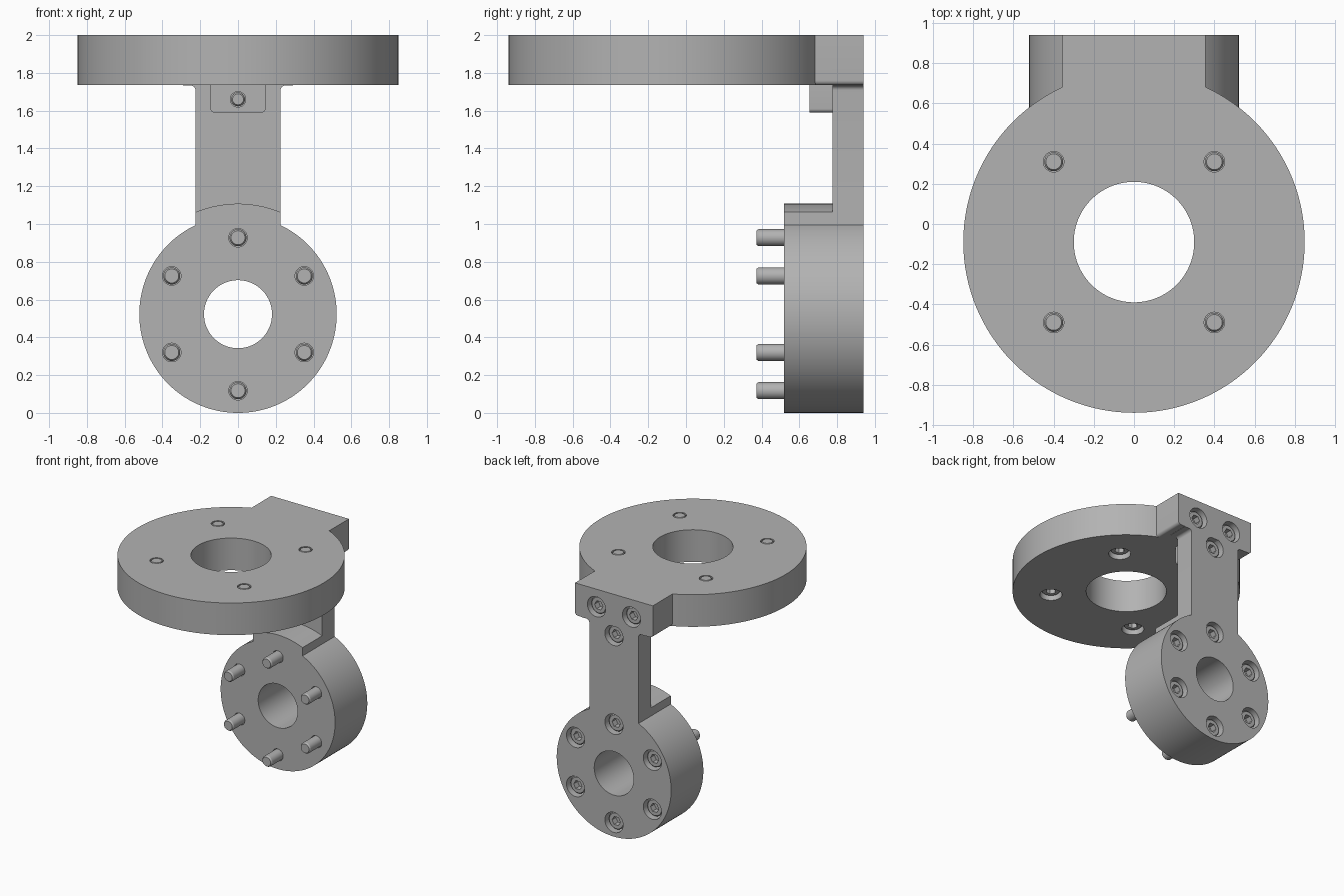
import bpy, bmesh, math
from mathutils import Vector, Matrix

if "Cube" in bpy.data.objects:
    bpy.data.objects.remove(bpy.data.objects["Cube"])

grey = bpy.data.materials.new("plain grey")
grey.use_nodes = True
GREY = (0.45, 0.45, 0.45, 1)
grey.diffuse_color = GREY
grey.node_tree.nodes["Principled BSDF"].inputs["Base Color"].default_value = GREY


def finish(name, bm):
    bmesh.ops.recalc_face_normals(bm, faces=bm.faces)
    mesh = bpy.data.meshes.new(name)
    bm.to_mesh(mesh)
    bm.free()
    mesh.materials.append(grey)
    obj = bpy.data.objects.new(name, mesh)
    bpy.context.collection.objects.link(obj)
    return obj


def prism(name, outline, start, depth, axis="y"):
    """Extrude a closed outline along y (x, z points) or z (x, y points)."""
    bm = bmesh.new()
    place = (lambda a, b: (a, start, b)) if axis == "y" else (lambda a, b: (a, b, start))
    face = bm.faces.new([bm.verts.new(place(*p)) for p in outline])
    moved = bmesh.ops.extrude_face_region(bm, geom=[face])["geom"]
    step = Vector((0, depth, 0) if axis == "y" else (0, 0, depth))
    bmesh.ops.translate(bm, vec=step, verts=[v for v in moved if isinstance(v, bmesh.types.BMVert)])
    return finish(name, bm)


def arc(cx, cy, r, a0=0.0, a1=math.tau, n=128):
    count = n if a1 - a0 >= math.tau else n + 1
    return [(cx + r * math.cos(a0 + (a1 - a0) * i / n),
             cy + r * math.sin(a0 + (a1 - a0) * i / n)) for i in range(count)]


def rounded(corners, steps=6):
    """Round each (x, y, radius) right-angled corner."""
    out = []
    for i, (x, y, r) in enumerate(corners):
        p = Vector((x, y))
        a = (Vector(corners[i - 1][:2]) - p).normalized()
        b = (Vector(corners[(i + 1) % len(corners)][:2]) - p).normalized()
        if r == 0:
            out.append((x, y))
            continue
        centre = p + (a + b) * r
        for k in range(steps + 1):
            t = k / steps * math.pi / 2
            out.append(tuple(centre - b * r * math.cos(t) - a * r * math.sin(t)))
    return out


def boolean(target, tool, operation):
    mod = target.modifiers.new("cut", "BOOLEAN")
    mod.operation, mod.object, mod.solver = operation, tool, "EXACT"
    bpy.context.view_layer.objects.active = target
    bpy.ops.object.modifier_apply(modifier=mod.name)
    bpy.data.objects.remove(tool)


def lathe(name, profile, n=32):
    """Solid of revolution about local z from (radius, height) points."""
    bm = bmesh.new()
    rings = [[bm.verts.new((x, y, h)) for x, y in arc(0, 0, r, n=n)] for r, h in profile]
    for lo, hi in zip(rings, rings[1:]):
        for i in range(n):
            bm.faces.new((lo[i], lo[(i + 1) % n], hi[(i + 1) % n], hi[i]))
    bm.faces.new(rings[0])
    bm.faces.new(rings[-1])
    return finish(name, bm)


def fasten(name, body, spots, turn, length, r):
    """Cut counterbored holes in body and seat a socket screw in each."""
    screw = lathe(name, [(.063, .03), (.07, .037), (.07, .12), (r, .12),
                         (r, length - .012), (r - .008, length)])
    boolean(screw, lathe("socket", [(.038, -.05), (.038, .08)], 6), "DIFFERENCE")
    for i, spot in enumerate(spots):
        hole = lathe("hole", [(.083, -.02), (.083, .12), (r + .004, .12), (r + .004, length + .01)])
        where = Matrix.Translation(spot) @ turn
        hole.matrix_world = where
        bpy.context.view_layer.update()
        boolean(body, hole, "DIFFERENCE")
        obj = screw if i == 0 else screw.copy()
        if i:
            bpy.context.collection.objects.link(obj)
        obj.name = f"{name}_{i + 1}"
        obj.matrix_world = where


BACK, HUB_Z, DISC_Y, UNDER = .94, .5225, -.09, 1.735
ARM_X, ARM_Y = .225, .775

# Hub with raised crown below the arm
low, high = math.acos(ARM_X / .5225), math.acos(ARM_X / .585)
crown = arc(0, HUB_Z, .585, high, math.pi - high, 24)
rim = arc(0, HUB_Z, .5225, math.pi - low, math.tau + low, 112)
bracket = prism("hub_and_arm", crown + rim, .52, BACK - .52)

# Arm with small fillets under the flange
half = [(ARM_X, .8, 0), (ARM_X, UNDER - .002, .025), (.29, UNDER - .002, 0), (.29, UNDER, 0)]
arm = prism("arm", rounded(half + [(-x, z, r) for x, z, r in reversed(half)]), ARM_Y, BACK - ARM_Y)
boolean(bracket, arm, "UNION")
boolean(bracket, prism("bore", arc(0, HUB_Z, .18), .4, .7), "DIFFERENCE")

# Round top plate with mounting block and front tab
plate = prism("top_plate", arc(0, DISC_Y, .85), UNDER, 2 - UNDER, "z")
block = prism("block", rounded([(.355, UNDER, .025), (.355, 2, 0), (-.355, 2, 0),
                                (-.355, UNDER, .025)]), .5, BACK - .5)
boolean(plate, block, "UNION")
tab = prism("tab", rounded([(-.145, 1.59, .02), (.145, 1.59, .02), (.145, 1.8, 0),
                            (-.145, 1.8, 0)]), .655, ARM_Y - .655)
boolean(plate, tab, "UNION")
boolean(plate, prism("opening", arc(0, DISC_Y, .3), 1.6, .6, "z"), "DIFFERENCE")

# Screws
forward = Matrix.Rotation(math.pi / 2, 4, "X")
upward = Matrix.Identity(4)
ring = arc(0, HUB_Z, .405, math.pi / 2, math.pi / 2 + math.tau, 6)
fasten("hub_screw", bracket, [(x, BACK, z) for x, z in ring], forward, .568, .045)
fasten("plate_screw", plate, [(x, DISC_Y + y, UNDER) for x in (-.4, .4) for y in (-.4, .4)],
       upward, .265, .047)
fasten("flange_screw", plate, [(x, BACK, 1.855) for x in (-.16, .16)], forward, .24, .037)
boolean(plate, lathe_hole := prism("tab_hole", arc(0, 1.66, .041, n=32), .6, .3), "DIFFERENCE")
fasten("tab_screw", bracket, [(0, BACK, 1.66)], forward, .285, .037)

# Shading
for obj in bpy.context.collection.objects:
    if obj.type == "MESH" and grey.name in obj.data.materials:
        bpy.ops.object.select_all(action="DESELECT")
        obj.select_set(True)
        bpy.context.view_layer.objects.active = obj
        bpy.ops.object.shade_smooth_by_angle(angle=math.radians(30))
